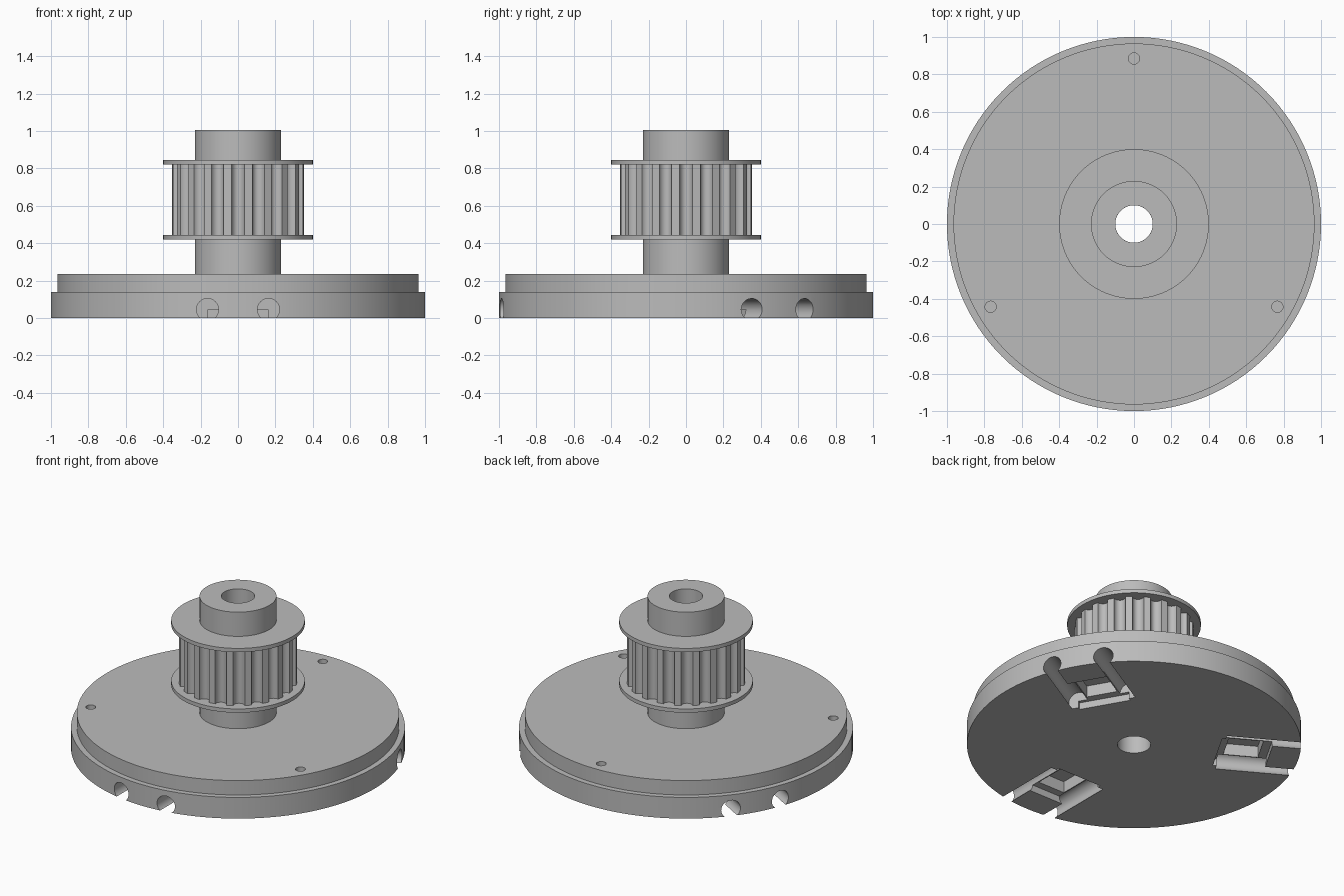
import bpy, bmesh
from math import sin, cos, pi, radians, sqrt
from mathutils import Matrix, Vector

cube = bpy.data.objects.get("Cube")
if cube:
    bpy.data.objects.remove(cube, do_unlink=True)

grey = bpy.data.materials.new("machined grey")
grey.use_nodes = True
grey.diffuse_color = (0.5, 0.5, 0.5, 1)
grey.node_tree.nodes["Principled BSDF"].inputs["Base Color"].default_value = (0.5, 0.5, 0.5, 1)


def add_object(name, bm):
    bmesh.ops.recalc_face_normals(bm, faces=bm.faces)
    mesh = bpy.data.meshes.new(name)
    bm.to_mesh(mesh)
    bm.free()
    mesh.materials.append(grey)
    obj = bpy.data.objects.new(name, mesh)
    bpy.context.collection.objects.link(obj)
    return obj


def ring_solid(name, sections):
    """Join closed (radius, z) sections, each given with its angle, around z."""
    bm = bmesh.new()
    loops = [[bm.verts.new((r * cos(a), r * sin(a), z)) for r, z in prof] for a, prof in sections]
    for i, loop in enumerate(loops):
        prev = loops[i - 1]
        for j in range(len(loop)):
            bm.faces.new((prev[j - 1], loop[j - 1], loop[j], prev[j]))
    return add_object(name, bm)


def lathe(name, profile, steps=128):
    return ring_solid(name, [(2 * pi * i / steps, profile) for i in range(steps)])


def box(name, x, y, z, turn):
    bm = bmesh.new()
    size = [b - a for a, b in (x, y, z)]
    mid = Vector([(a + b) / 2 for a, b in (x, y, z)])
    bmesh.ops.create_cube(bm, size=1, matrix=turn @ Matrix.Translation(mid) @ Matrix.Diagonal((*size, 1)))
    return add_object(name, bm)


def rod(name, radius, length, matrix, sides):
    bm = bmesh.new()
    bmesh.ops.create_cone(bm, cap_ends=True, segments=sides, radius1=radius, radius2=radius,
                          depth=length, matrix=matrix)
    return add_object(name, bm)


def smooth(obj):
    bpy.ops.object.select_all(action='DESELECT')
    obj.select_set(True)
    bpy.context.view_layer.objects.active = obj
    bpy.ops.object.shade_smooth_by_angle(angle=radians(30))


BORE, HUB, FLANGE, DRUM = 0.1, 0.23, 0.4, 0.355

# Stepped base disc with a centre bore
base = lathe("base_disc", [(BORE, 0), (1, 0), (1, 0.14), (0.965, 0.14), (0.965, 0.235), (BORE, 0.235)])

# Cutters: three underside pockets with twin round channels, and three dowel holes
cutters = []
for k in range(3):
    turn = Matrix.Rotation(radians(30 + 120 * k), 4, 'Z')
    for side in (-1, 1):
        place = turn @ Matrix.Translation((0.83, side * 0.163, 0.045)) @ Matrix.Rotation(pi / 2, 4, 'Y')
        cutters.append(rod("channel_cutter", 0.059, 0.6, place, 32))
    cutters.append(box("shelf_cutter", (0.508, 0.82), (-0.161, 0.161), (-0.05, 0.045), turn))
    cutters.append(box("deep_cutter", (0.56, 0.77), (-0.097, 0.097), (-0.06, 0.12), turn))
    place = turn @ Matrix.Rotation(pi / 3, 4, 'Z') @ Matrix.Translation((0.885, 0, 0.235))
    cutters.append(rod("dowel_cutter", 0.03, 0.2, place, 24))

for cutter in cutters:
    cutter.hide_render = True
    cut = base.modifiers.new("cut", 'BOOLEAN')
    cut.operation = 'DIFFERENCE'
    cut.solver = 'EXACT'
    cut.object = cutter

depsgraph = bpy.context.evaluated_depsgraph_get()
carved = bpy.data.meshes.new_from_object(base.evaluated_get(depsgraph))
base.modifiers.clear()
base.data = carved
carved.materials.clear()
carved.materials.append(grey)
for poly in carved.polygons:
    poly.material_index = 0
for cutter in cutters:
    bpy.data.objects.remove(cutter, do_unlink=True)

# Pulley hub with two thin flanges, bored through
hub = lathe("pulley_hub", [
    (BORE, 0.235), (HUB, 0.235), (HUB, 0.42), (FLANGE, 0.42), (FLANGE, 0.445), (HUB, 0.445),
    (HUB, 0.82), (FLANGE, 0.82), (FLANGE, 0.845), (HUB, 0.845), (HUB, 1.005), (BORE, 1.005)], 96)

# Toothed drum with rounded grooves between the flanges
TEETH, GROOVE, STEPS = 20, radians(5.6), 10
sections = []
for t in range(TEETH):
    for s in range(STEPS + 1):
        f = -cos(pi * s / STEPS)
        r = DRUM - 0.036 * sqrt(max(0, 1 - f * f))
        sections.append((2 * pi * t / TEETH + f * GROOVE,
                         [(HUB - 0.01, 0.44), (r, 0.44), (r, 0.825), (HUB - 0.01, 0.825)]))
drum = ring_solid("toothed_drum", sections)

for obj in (base, hub, drum):
    smooth(obj)
